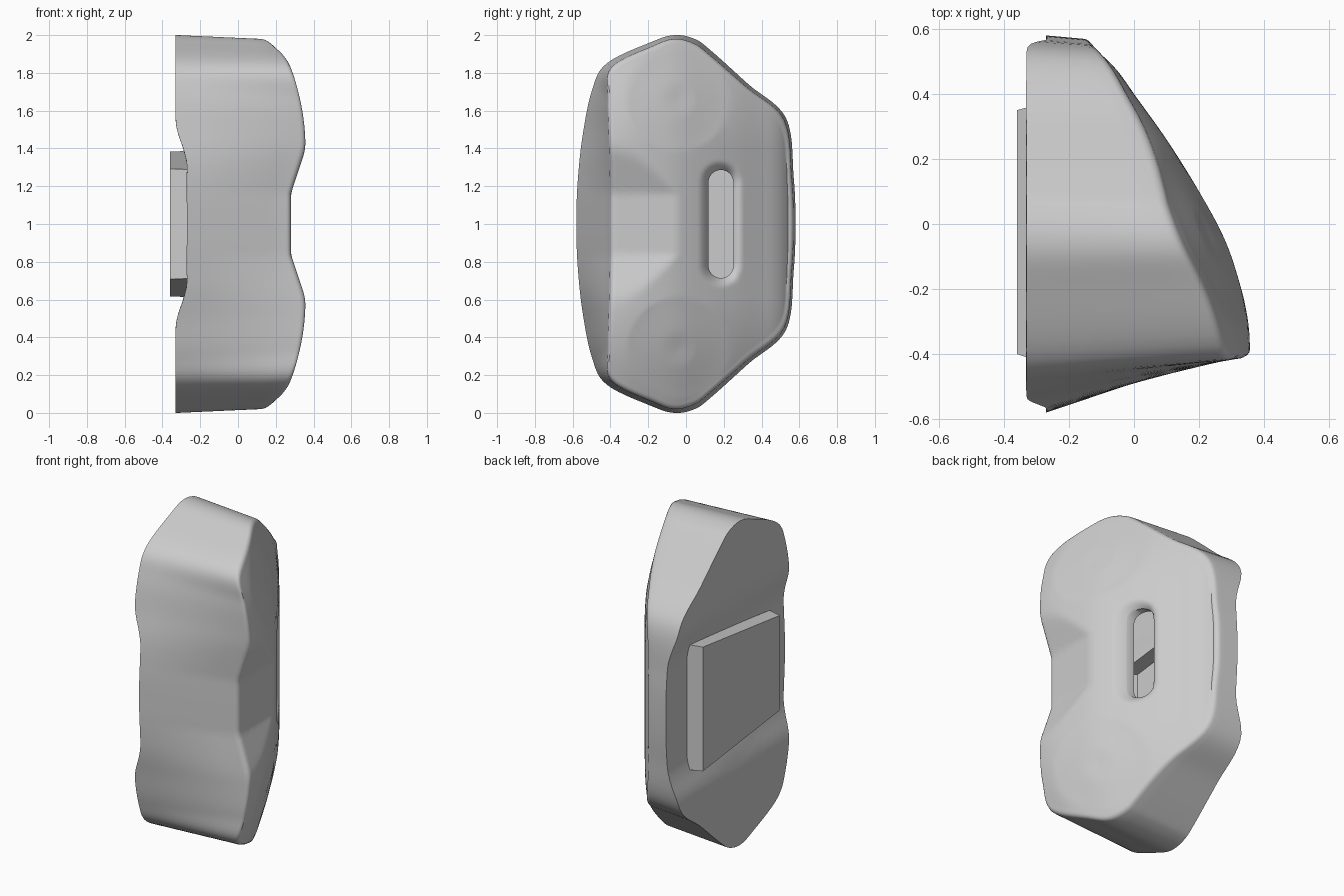
import bpy, bmesh, math
from mathutils import Vector

if "Cube" in bpy.data.objects:
    bpy.data.objects.remove(bpy.data.objects["Cube"])

# Half outlines (y, z - 1) running from the back middle over the top to the front middle
BASE = [(.58, 0), (.57, .25), (.53, .56), (.33, .74), (.13, .92), (.045, .98), (-.06, 1),
        (-.18, .965), (-.42, .85), (-.5, .7), (-.55, .45), (-.575, .2), (-.58, 0)]
RIM = [(.57, 0), (.56, .25), (.52, .55), (.32, .725), (.12, .9), (.04, .957), (-.06, .98),
       (-.17, .945), (-.395, .83), (-.415, .66), (-.41, .45), (-.405, .2), (-.405, 0)]
# Face height x against y, and back height x against |z - 1|
SLOPE = [(-.6, .36), (-.38, .357), (-.3, .351), (-.2, .33), (-.05, .28), (.1, .2), (.26, .1),
         (.4, 0), (.47, -.05), (.52, -.1), (.56, -.165), (.58, -.23)]
BACK = [(0, -.27), (.31, -.27), (.4, -.29), (.48, -.318), (.55, -.33), (1, -.33)]
SLOT_C, SLOT_R, SLOT_H = .185, .066, .22
ROUND = .03


def curve(p0, p1, p2, p3, t):
    return .5 * (2 * p1 + (p2 - p0) * t + (2 * p0 - 5 * p1 + 4 * p2 - p3) * t * t
                 + (3 * p1 - p0 - 3 * p2 + p3) * t ** 3)


def table(pts, v):
    """Smooth lookup in a list of (position, value)."""
    v = min(max(v, pts[0][0]), pts[-1][0])
    n = len(pts)
    i = next(k for k in range(n - 1) if v <= pts[k + 1][0])

    def tangent(k):
        a, b = pts[max(k - 1, 0)], pts[min(k + 1, n - 1)]
        return (b[1] - a[1]) / (b[0] - a[0])
    (x0, y0), (x1, y1) = pts[i], pts[i + 1]
    w = x1 - x0
    t = (v - x0) / w
    return ((2 * t ** 3 - 3 * t * t + 1) * y0 + (t ** 3 - 2 * t * t + t) * w * tangent(i)
            + (3 * t * t - 2 * t ** 3) * y1 + (t ** 3 - t * t) * w * tangent(i + 1))


def closed_outline(half, sub=7):
    """Mirror a half outline in z and sample it smoothly."""
    loop = [Vector(p) for p in half + [(y, -z) for y, z in half[-2:0:-1]]]
    n = len(loop)
    return [curve(*(loop[(i + k) % n] for k in (-1, 0, 1, 2)), s / sub)
            for i in range(n) for s in range(sub)]


def slot_distance(y, z):
    return math.hypot(y - SLOT_C, max(abs(z) - SLOT_H, 0)) - SLOT_R


def face(y, z):
    """Front face height: slope, falling ends, thumb notch, dishes, slot lip."""
    u = abs(z)
    h = table(SLOPE, y) - .43 * max(u - .4, 0) ** 2
    notch = .28 + .33 * max(u - .16, 0)
    k = .012
    m = max(k - abs(h - notch), 0) / k
    h = min(h, notch) - m * m * k / 4
    r = math.hypot(y + .04, u - .66) / .27
    if r < 1:
        h -= .012 * (1 - r ** 4) + .008 * max(1 - r * 3, 0)
    d = slot_distance(y, z) / .055
    if d < 1:
        h -= .04 * (1 - d) ** 2
    return h


def slot_edge(p):
    d = (p - Vector((SLOT_C, 0))).normalized()
    s = SLOT_R / max(abs(d.x), 1e-6)
    if s * abs(d.y) > SLOT_H:
        b = abs(d.y) * SLOT_H
        s = b + math.sqrt(max(b * b - SLOT_H ** 2 + SLOT_R ** 2, 0))
    return Vector((SLOT_C, 0)) + d * s


def pocket_half(y):
    return .341 + .121 * y


def pocket_edge(p):
    d = p.normalized()
    hits = [.37 / d.x if d.x > 1e-6 else 9, -.425 / d.x if d.x < -1e-6 else 9]
    den = abs(d.y) - .121 * d.x
    if den > 1e-6:
        hits.append(.341 / den)
    return d * min(hits)


def finish(name, bm):
    bmesh.ops.recalc_face_normals(bm, faces=bm.faces)
    me = bpy.data.meshes.new(name)
    bm.to_mesh(me)
    bm.free()
    ob = bpy.data.objects.new(name, me)
    bpy.context.collection.objects.link(ob)
    return ob


def loft(bm, rings):
    rows = [[bm.verts.new((x, y, z + 1)) for x, y, z in ring] for ring in rings]
    for a, b in zip(rows, rows[1:]):
        for i in range(len(a)):
            j = (i + 1) % len(a)
            bm.faces.new((a[i], a[j], b[j], b[i]))


base, rim = closed_outline(BASE), closed_outline(RIM)
slot = [slot_edge(p) for p in rim]
hole = [pocket_edge(p) for p in base]
rings = []

# Back, from the pocket opening out to the base edge
for k in range(9):
    ps = [a.lerp(b, k / 8) for a, b in zip(hole, base)]
    rings.append([(table(BACK, abs(p.y)), p.x, p.y) for p in ps])

# Drafted side wall
low = rings[-1]
top = []
for p, s in zip(rim, slot):
    q = p + (s - p).normalized() * ROUND
    top.append(max(face(q.x, q.y) - ROUND, table(BACK, abs(p.y)) + .03))
for k in range(1, 7):
    t = k / 6
    rings.append([(l[0] + (x - l[0]) * t, l[1] + (p.x - l[1]) * t, l[2] + (p.y - l[2]) * t)
                  for l, x, p in zip(low, top, rim)])

# Rounded rim
for k in range(1, 5):
    a = k / 4 * math.pi / 2
    ring = []
    for p, s, x in zip(rim, slot, top):
        d = (s - p).normalized()
        q = p + d * ROUND
        r = p + d * ROUND * (1 - math.cos(a))
        ring.append((x + (face(q.x, q.y) - x) * math.sin(a), r.x, r.y))
    rings.append(ring)

# Sculpted face running in to the slot
N = 40
for k in range(1, N + 1):
    t = 1 - (1 - k / N) ** 1.25
    ring = []
    for p, s in zip(rim, slot):
        q = (p + (s - p).normalized() * ROUND).lerp(s, t)
        ring.append((face(q.x, q.y), q.x, q.y))
    rings.append(ring)

# Short slot wall, open to the hollow inside
rings.append([(x - .05, y, z) for x, y, z in rings[-1]])
bm = bmesh.new()
loft(bm, rings)
body = finish("grip_body", bm)
bpy.context.view_layer.objects.active = body
body.select_set(True)
bpy.ops.object.shade_smooth_by_angle(angle=math.radians(35))

# Tapered pocket standing out of the back, open on its inner side
bm = bmesh.new()
pocket = []
for x, y0, y1 in ((-.27, -.43, .375), (-.36, -.4, .35)):
    pocket.append([(x, y, s * pocket_half(y)) for y, s in ((y0, -1), (y1, -1), (y1, 1), (y0, 1))])
loft(bm, pocket)
bm.verts.ensure_lookup_table()
bm.faces.new(bm.verts[4:8])
finish("back_pocket", bm)
